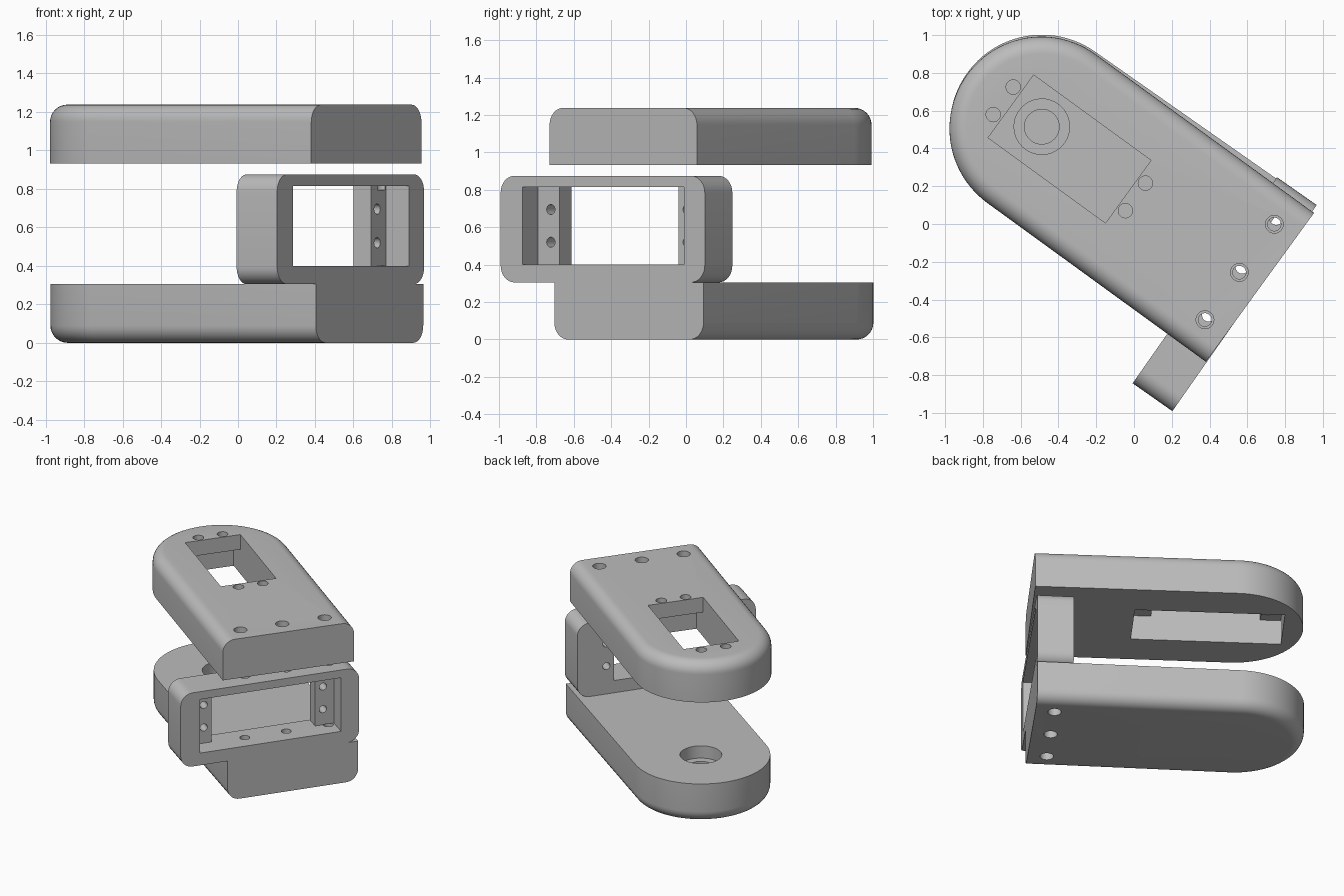
import bpy, bmesh, math
from mathutils import Matrix, Vector

if "Cube" in bpy.data.objects:
    bpy.data.objects.remove(bpy.data.objects["Cube"], do_unlink=True)

grey = bpy.data.materials.new("light grey plastic")
grey.use_nodes = True
colour = (0.5, 0.5, 0.5, 1)
grey.diffuse_color = colour
grey.node_tree.nodes["Principled BSDF"].inputs["Base Color"].default_value = colour

R, L = 0.487, 1.43          # half width of the plates, pivot to flat end
T = 0.305                   # plate thickness
FILLET = 0.09


def make(name, bm):
    bmesh.ops.recalc_face_normals(bm, faces=bm.faces)
    mesh = bpy.data.meshes.new(name)
    bm.to_mesh(mesh)
    bm.free()
    ob = bpy.data.objects.new(name, mesh)
    bpy.context.collection.objects.link(ob)
    mesh.materials.append(grey)
    return ob


def loft(name, loops):
    bm = bmesh.new()
    rings = [[bm.verts.new(p) for p in loop] for loop in loops]
    for low, high in zip(rings, rings[1:]):
        for i in range(len(low)):
            j = (i + 1) % len(low)
            bm.faces.new((low[i], low[j], high[j], high[i]))
    bm.faces.new(rings[0])
    bm.faces.new(rings[-1])
    return make(name, bm)


def arc(cx, cy, r, start, end, n):
    return [(cx + r * math.cos(start + (end - start) * i / n),
             cy + r * math.sin(start + (end - start) * i / n)) for i in range(n + 1)]


def block(x0, x1, y0, y1, z0, z1):
    bm = bmesh.new()
    size = Matrix.Diagonal((x1 - x0, y1 - y0, z1 - z0, 1))
    mid = Matrix.Translation(((x0 + x1) / 2, (y0 + y1) / 2, (z0 + z1) / 2))
    bmesh.ops.create_cube(bm, size=1, matrix=mid @ size)
    return make("cutter", bm)


def drill(start, end, r):
    a, b = Vector(start), Vector(end)
    turn = (b - a).to_track_quat("Z", "Y").to_matrix().to_4x4()
    bm = bmesh.new()
    bmesh.ops.create_cone(bm, cap_ends=True, segments=40, radius1=r, radius2=r,
                          depth=(b - a).length,
                          matrix=Matrix.Translation((a + b) / 2) @ turn)
    return make("cutter", bm)


def upright(x, y, z0, z1, r):
    return drill((x, y, z0), (x, y, z1), r)


def cut(ob, cutters):
    bpy.context.view_layer.objects.active = ob
    for cutter in cutters:
        cutter.hide_render = True
        mod = ob.modifiers.new("cut", "BOOLEAN")
        mod.operation, mod.solver, mod.object = "DIFFERENCE", "EXACT", cutter
        bpy.ops.object.modifier_apply(modifier=mod.name)
        bpy.data.objects.remove(cutter, do_unlink=True)


def finish(ob, x, y, z, degrees):
    ob.location = (x, y, z)
    ob.rotation_euler.z = math.radians(degrees)
    bpy.ops.object.select_all(action="DESELECT")
    ob.select_set(True)
    bpy.context.view_layer.objects.active = ob
    bpy.ops.object.shade_smooth_by_angle(angle=math.radians(30))


def plate(name, rounded_top):
    # Round-nosed plate with one filleted rim; the straight end stays sharp
    steps = [(0, T)] + [(FILLET * (1 - math.cos(a)), FILLET * (1 - math.sin(a)))
                        for a in (math.pi / 2 * i / 8 for i in range(9))]
    loops = []
    for inset, z in steps:
        r = R - inset
        outline = [(L, r)] + arc(0, 0, r, math.pi / 2, math.pi * 1.5, 48) + [(L, -r)]
        loops.append([(px, py, T - z if rounded_top else z) for px, py in outline])
    return loft(name, loops)


SCREWS = (-0.31, 0, 0.315)
SCREW_X = 1.295

# Bottom plate: blind stepped bearing seat and three recessed screw holes
bottom = plate("bottom_plate", False)
cuts = [upright(0, 0, 0.21, 0.4, 0.147), upright(0, 0, 0.1, 0.3, 0.092)]
for y in SCREWS:
    cuts += [upright(SCREW_X, y, -0.1, 0.12, 0.047), upright(SCREW_X, y, 0.1, 0.4, 0.035)]
cut(bottom, cuts)

# Top plate: stepped motor pocket, mounting holes and recessed screw holes
top = plate("top_plate", True)
cuts = [block(-0.2, 0.568, -0.205, 0.205, -0.1, 0.4),
        block(-0.345, 0.71, -0.205, 0.205, -0.1, 0.19)]
cuts += [upright(x, y, 0.1, 0.4, 0.038) for x in (-0.25, 0.615) for y in (-0.09, 0.09)]
for y in SCREWS:
    cuts += [upright(SCREW_X, y, 0.18, 0.4, 0.047), upright(SCREW_X, y, -0.1, 0.2, 0.035)]
cut(top, cuts)

# Motor bracket: rounded box across the plate ends, open through with two ears
y0, y1, z0, z1 = -0.837, 0.495, T, 0.875
section = []
for i, (cy, cz) in enumerate(((y1 - FILLET, z1 - FILLET), (y0 + FILLET, z1 - FILLET),
                              (y0 + FILLET, z0 + FILLET), (y1 - FILLET, z0 + FILLET))):
    section += arc(cy, cz, FILLET, math.pi / 2 * i, math.pi / 2 * (i + 1), 8)
back = L - 0.257
bracket = loft("motor_bracket", [[(x, y, z) for y, z in section] for x in (back, L)])
cuts = [block(L - 0.146, L + 0.1, -0.694, 0.36, 0.4, 0.815),
        block(back - 0.1, L - 0.1, -0.555, 0.22, 0.4, 0.815)]
cuts += [drill((back - 0.1, y, z), (L - 0.1, y, z), 0.027)
         for y in (-0.612, 0.278) for z in (0.52, 0.695)]
for y in SCREWS:
    cuts += [upright(SCREW_X, y, 0.2, 0.402, 0.035), upright(SCREW_X, y, 0.795, 1, 0.035)]
cut(bracket, cuts)

# Place the parts; the top plate is turned one degree further
finish(bottom, -0.488, 0.515, 0, -35)
finish(bracket, -0.488, 0.515, 0, -35)
finish(top, -0.49, 0.505, 0.933, -36)
